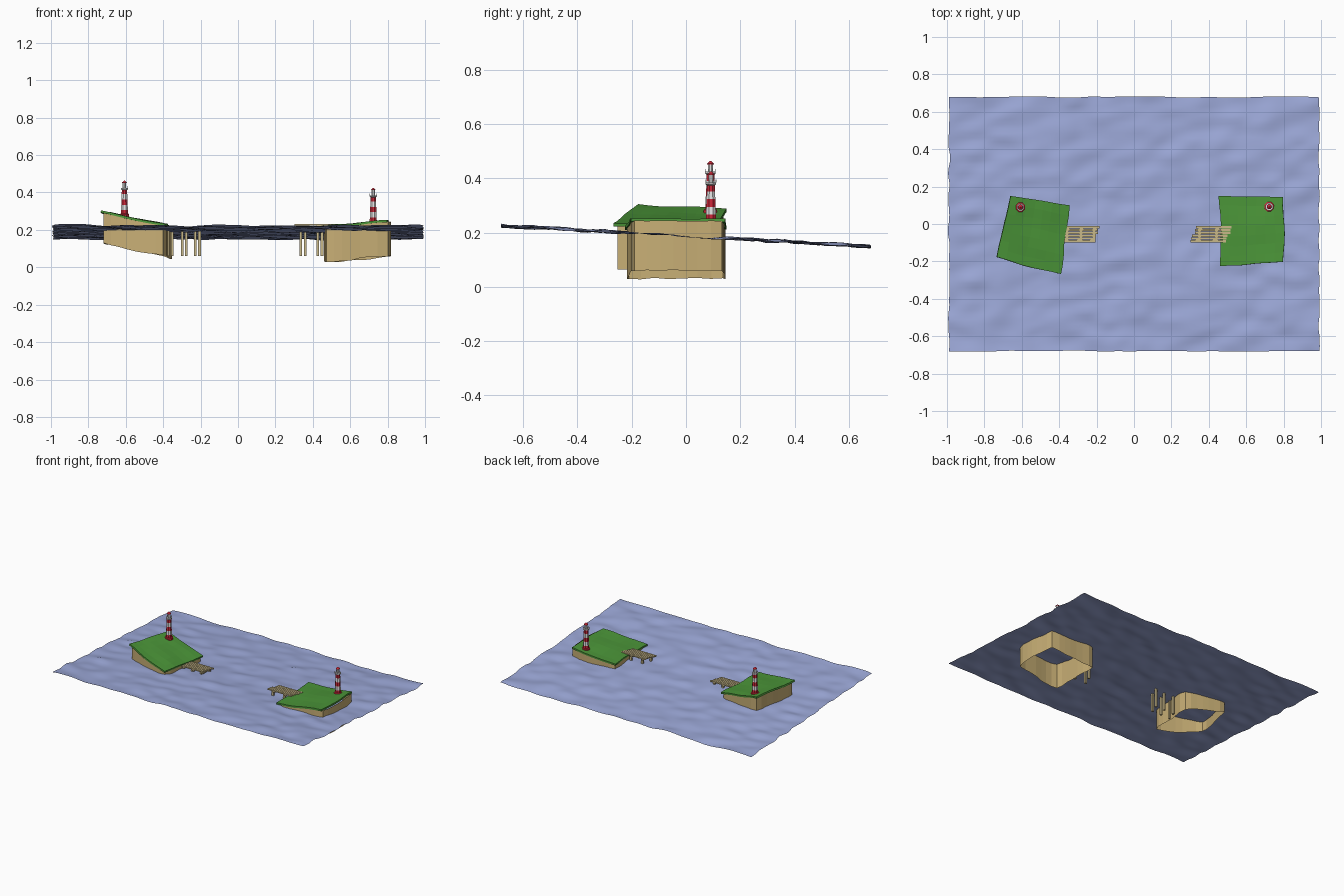
import bpy, bmesh, math, random
from mathutils import Vector, noise

if "Cube" in bpy.data.objects:
    bpy.data.objects.remove(bpy.data.objects["Cube"])

random.seed(4)


def material(name, rgb):
    m = bpy.data.materials.new(name)
    m.diffuse_color = (*rgb, 1)
    m.use_nodes = True
    m.node_tree.nodes["Principled BSDF"].inputs["Base Color"].default_value = m.diffuse_color
    return m


WATER = material("water blue", (0.33, 0.39, 0.68))
GRASS = material("grass green", (0.07, 0.30, 0.04))
SAND = material("sand", (0.58, 0.43, 0.18))
WOOD = material("pale wood", (0.58, 0.48, 0.25))
RED = material("red", (0.60, 0.02, 0.04))
WHITE = material("white", (0.82, 0.82, 0.82))


def finish(name, bm, mats, smooth=False):
    me = bpy.data.meshes.new(name)
    bm.normal_update()
    bm.to_mesh(me)
    bm.free()
    for m in mats:
        me.materials.append(m)
    for p in me.polygons:
        p.use_smooth = smooth
    ob = bpy.data.objects.new(name, me)
    bpy.context.collection.objects.link(ob)
    return ob


def grid(bm, nx, ny, fn):
    """Quad sheet whose points come from fn(u, v); returns rows of vertices."""
    vs = [[bm.verts.new(fn(i / nx, j / ny)) for i in range(nx + 1)] for j in range(ny + 1)]
    for j in range(ny):
        for i in range(nx):
            bm.faces.new((vs[j][i], vs[j][i + 1], vs[j + 1][i + 1], vs[j + 1][i]))
    return vs


# Sea: one gently tilted, rippled sheet
def sea_point(u, v):
    x, y = -0.99 + 1.98 * u, -0.68 + 1.36 * v
    n = noise.noise_vector(Vector((x * 7 + y * 3, y * 13 - x * 3, 0.5)))
    return Vector((x + n.x * 0.009, y + n.y * 0.007, 0.187 - y * 0.056 + n.z * 0.012))


bm = bmesh.new()
grid(bm, 80, 56, sea_point)
finish("sea", bm, [WATER], True)


# Islands: warped turf slab on an open-bottomed sand wall
def island(side, corners, depth, wall_shift):
    fl, fr, bl, br = (Vector(c) for c in corners)
    seed = 3.0 if side == "left" else 8.0

    def top(u, v):
        p = (fl * (1 - u) + fr * u) * (1 - v) + (bl * (1 - u) + br * u) * v
        n = noise.noise_vector(Vector((u * 2.3 + seed, v * 2.3, seed)))
        return p + Vector((n.x * 0.012, n.y * 0.010, n.z * 0.009))

    bm = bmesh.new()
    grid(bm, 7, 7, top)
    turf = finish(side + "_island_turf", bm, [GRASS])
    s = turf.modifiers.new("thickness", "SOLIDIFY")
    s.thickness, s.offset = 0.012, -1

    # wall loop, corners slightly rounded
    n = 7
    loop = [(i / n, 0) for i in range(n)] + [(1, i / n) for i in range(n)]
    loop += [(1 - i / n, 1) for i in range(n)] + [(0, 1 - i / n) for i in range(n)]
    centre = (fl + fr + bl + br) / 4
    upper, lower = [], []
    bm = bmesh.new()
    for u, v in loop:
        corner = u in (0, 1) and v in (0, 1)
        p = top(u, v)
        k = 0.93 if corner else 0.975
        q = Vector((centre.x + (p.x - centre.x) * k, centre.y + (p.y - centre.y) * k, p.z - 0.008))
        if u == 1:
            q.x += wall_shift
        upper.append(bm.verts.new(q))
        lower.append(bm.verts.new(q + Vector((0, 0, -depth + random.uniform(-0.004, 0.004)))))
    m = len(loop)
    for i in range(m):
        j = (i + 1) % m
        bm.faces.new((lower[i], lower[j], upper[j], upper[i]))
    finish(side + "_island_sand_wall", bm, [SAND])


island("left", [(-0.735, -0.18, 0.302), (-0.395, -0.27, 0.235),
                (-0.66, 0.15, 0.285), (-0.345, 0.10, 0.218)], 0.165, 0.0)
island("right", [(0.46, -0.23, 0.222), (0.80, -0.20, 0.253),
                 (0.455, 0.15, 0.222), (0.80, 0.145, 0.250)], 0.185, 0.018)


def box(bm, x0, x1, y0, y1, z0, z1):
    r = bmesh.ops.create_cube(bm, size=1)
    for v in r["verts"]:
        v.co = Vector(((x0 + x1) / 2 + v.co.x * (x1 - x0), (y0 + y1) / 2 + v.co.y * (y1 - y0),
                       (z0 + z1) / 2 + v.co.z * (z1 - z0)))


# Piers: staggered planks on cross beams and paired piles
def pier(side, x0, x1, z, pile_x):
    shear = 0.38
    bm = bmesh.new()
    for k in range(6):
        y = -0.017 - k * 0.0152
        dx = (y + 0.01) * shear + random.uniform(-0.005, 0.005)
        box(bm, x0 + dx, x1 + dx, y - 0.0062, y + 0.0062, z - 0.008, z)
    finish(side + "_pier_planks", bm, [WOOD])
    bm = bmesh.new()
    for x in pile_x:
        box(bm, x - 0.022, x - 0.006, -0.10, -0.01, z - 0.016, z - 0.008)
        for y in (-0.025, -0.085):
            c = x + (y + 0.01) * shear
            box(bm, c - 0.007, c + 0.007, y - 0.007, y + 0.007, 0.06, z - 0.008)
    finish(side + "_pier_piles", bm, [WOOD])


pier("left", -0.37, -0.18, 0.216, (-0.345, -0.27, -0.20))
pier("right", 0.335, 0.525, 0.232, (0.365, 0.455))


# Lighthouse: striped octagonal tower, gallery, lantern, roof
def revolve(name, x, y, z, rings, mats, mat_of_band, sides=8):
    bm = bmesh.new()
    loops = []
    for r, h in rings:
        loops.append([bm.verts.new((x + r * math.cos(2 * math.pi * (i + 0.5) / sides),
                                    y + r * math.sin(2 * math.pi * (i + 0.5) / sides), z + h))
                      for i in range(sides)])
    for b, (a, c) in enumerate(zip(loops, loops[1:])):
        for i in range(sides):
            j = (i + 1) % sides
            f = bm.faces.new((a[i], a[j], c[j], c[i]))
            f.material_index = mat_of_band(b)
    bm.faces.new(list(reversed(loops[0]))).material_index = mat_of_band(0)
    bm.faces.new(loops[-1]).material_index = mat_of_band(len(rings) - 2)
    finish(name, bm, mats)


def lighthouse(side, x, y, z):
    n = 5
    tower = [(0.021 - 0.006 * i / n, 0.142 * i / n) for i in range(n + 1)]
    revolve(side + "_lighthouse_tower", x, y, z, tower, [RED, WHITE], lambda b: b % 2)
    revolve(side + "_lighthouse_foot", x, y, z, [(0.027, -0.012), (0.027, 0.006), (0.021, 0.010)],
            [RED], lambda b: 0)
    revolve(side + "_lighthouse_gallery", x, y, z,
            [(0.015, 0.136), (0.021, 0.140), (0.021, 0.147)], [WHITE], lambda b: 0)
    revolve(side + "_lighthouse_lantern", x, y, z, [(0.010, 0.147), (0.010, 0.175)],
            [WHITE], lambda b: 0)
    revolve(side + "_lighthouse_roof", x, y, z,
            [(0.014, 0.174), (0.014, 0.177), (0.002, 0.187)], [RED], lambda b: 0)
    # gallery railing
    bm = bmesh.new()
    pts = [(x + 0.020 * math.cos(math.pi * (i + 0.5) / 4),
            y + 0.020 * math.sin(math.pi * (i + 0.5) / 4)) for i in range(8)]
    for px, py in pts:
        box(bm, px - 0.001, px + 0.001, py - 0.001, py + 0.001, z + 0.147, z + 0.157)
    finish(side + "_lighthouse_railing", bm, [WHITE])


lighthouse("left", -0.607, 0.09, 0.277)
lighthouse("right", 0.723, 0.092, 0.238)
